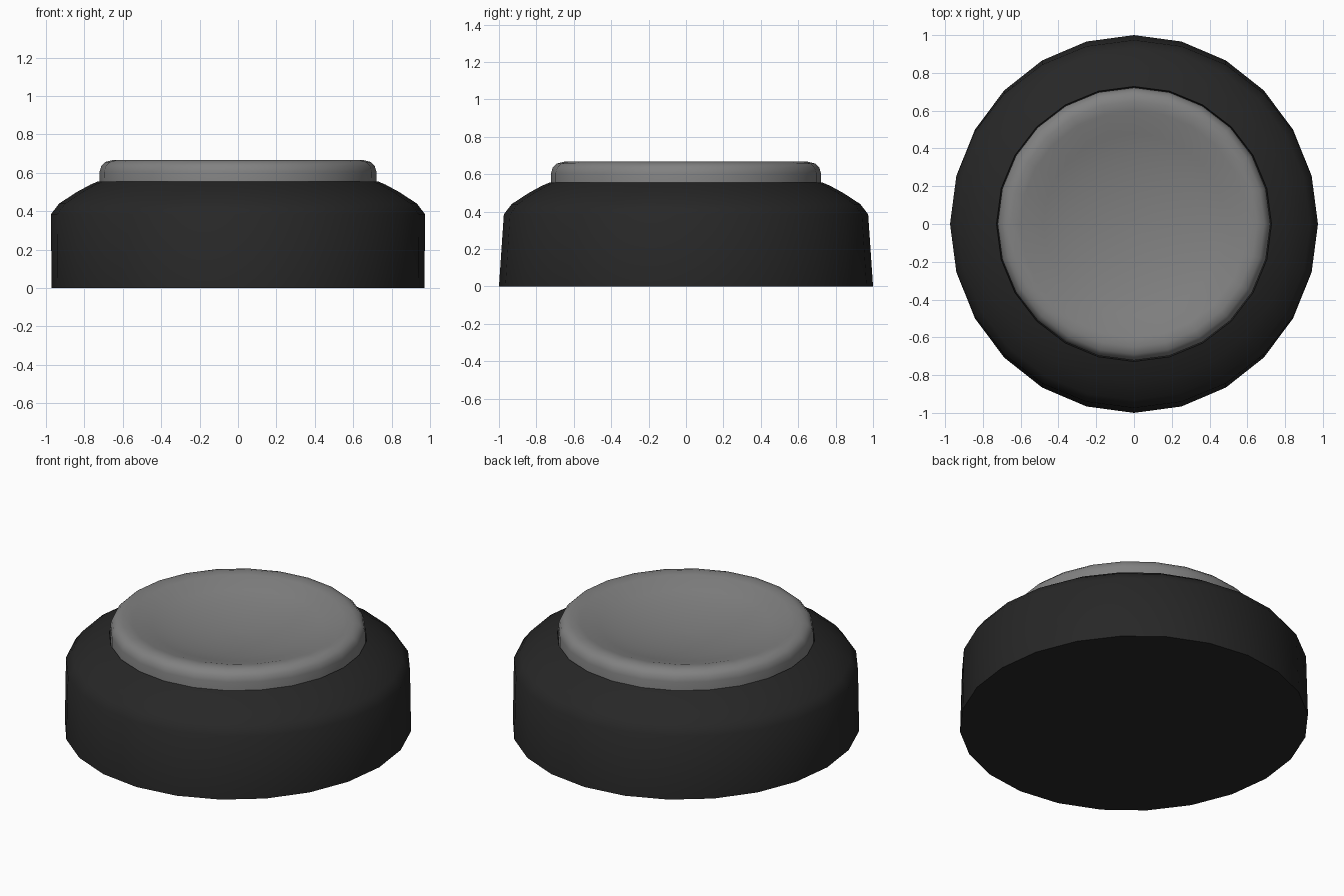
import bpy, bmesh, math

SIDES = 24

cube = bpy.data.objects.get("Cube")
if cube:
    bpy.data.objects.remove(cube, do_unlink=True)


def material(name, color):
    mat = bpy.data.materials.new(name)
    mat.use_nodes = True
    mat.diffuse_color = (*color, 1)
    bsdf = mat.node_tree.nodes["Principled BSDF"]
    bsdf.inputs["Base Color"].default_value = (*color, 1)
    bsdf.inputs["Roughness"].default_value = 0.7
    return mat


def lathe(name, profile, mat, angle):
    """Skin rings of (x radius, y radius, height), capping both ends."""
    bm = bmesh.new()
    rings = []
    for rx, ry, z in profile:
        turns = [math.tau * i / SIDES for i in range(SIDES)]
        rings.append([bm.verts.new((rx * math.cos(t), ry * math.sin(t), z)) for t in turns])
    for low, high in zip(rings, rings[1:]):
        for i in range(SIDES):
            j = (i + 1) % SIDES
            bm.faces.new((low[i], low[j], high[j], high[i]))
    bm.faces.new(rings[0][::-1])
    bm.faces.new(rings[-1])
    bmesh.ops.recalc_face_normals(bm, faces=bm.faces)
    mesh = bpy.data.meshes.new(name)
    bm.to_mesh(mesh)
    bm.free()
    mesh.materials.append(mat)
    obj = bpy.data.objects.new(name, mesh)
    bpy.context.collection.objects.link(obj)
    bpy.ops.object.select_all(action="DESELECT")
    obj.select_set(True)
    bpy.context.view_layer.objects.active = obj
    bpy.ops.object.shade_smooth_by_angle(angle=math.radians(angle))
    return obj


def rounded(points):
    return [(r, r, z) for r, z in points]


black = material("black rubber", (0.02, 0.02, 0.02))
grey = material("grey plastic", (0.22, 0.22, 0.22))

# Housing: slightly oval foot, round shoulder, shallow groove for the cap
housing = [(0.972, 1.0, 0.0)] + rounded([
    (0.974, 0.385), (0.932, 0.44), (0.84, 0.5), (0.77, 0.538),
    (0.728, 0.556), (0.722, 0.5)])
lathe("housing", housing, black, 60)

# Cap: rounded rim around a dished top
cap = rounded([
    (0.72, 0.49), (0.722, 0.605), (0.712, 0.636), (0.69, 0.657), (0.65, 0.667),
    (0.6, 0.66), (0.48, 0.622), (0.36, 0.596), (0.24, 0.578), (0.12, 0.568), (0.02, 0.565)])
lathe("dished_cap", cap, grey, 60)
